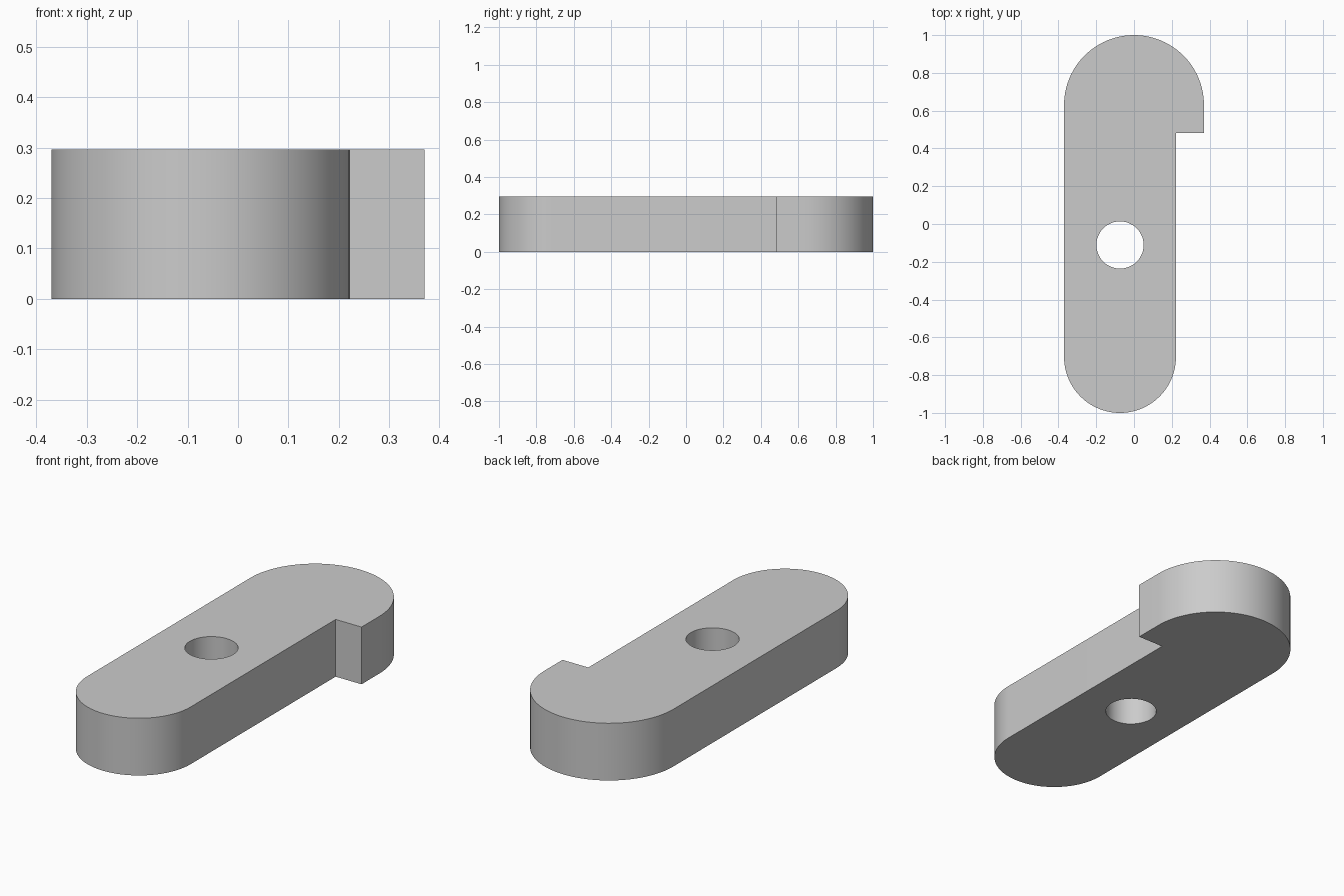
import bpy, bmesh
from math import cos, sin, pi, radians

if "Cube" in bpy.data.objects:
    bpy.data.objects.remove(bpy.data.objects["Cube"], do_unlink=True)

UNIT = 2 / 13.5          # the longest side spans 13.5 units
HEIGHT = 2 * UNIT
LEFT = -2.5 * UNIT       # straight edge
STEM_R, HEAD_R = 2 * UNIT, 2.5 * UNIT
STEM_X = LEFT + STEM_R


def arc(cx, cy, r, start, end, steps=48):
    """Points along an arc, angles in degrees."""
    angles = [radians(start + (end - start) * i / steps) for i in range(steps + 1)]
    return [(cx + r * cos(a), cy + r * sin(a)) for a in angles]


def prism(name, outline, z0, z1):
    """Extrude a closed outline between two heights."""
    bm = bmesh.new()
    face = bm.faces.new([bm.verts.new((x, y, z0)) for x, y in outline])
    top = bmesh.ops.extrude_face_region(bm, geom=[face])["geom"]
    verts = [g for g in top if isinstance(g, bmesh.types.BMVert)]
    bmesh.ops.translate(bm, verts=verts, vec=(0, 0, z1 - z0))
    bmesh.ops.recalc_face_normals(bm, faces=bm.faces)
    mesh = bpy.data.meshes.new(name)
    bm.to_mesh(mesh)
    bm.free()
    obj = bpy.data.objects.new(name, mesh)
    bpy.context.collection.objects.link(obj)
    return obj


grey = bpy.data.materials.new("grey")
grey.use_nodes = True
grey.diffuse_color = (0.6, 0.6, 0.6, 1)
grey.node_tree.nodes["Principled BSDF"].inputs["Base Color"].default_value = grey.diffuse_color

# Latch plate: round stem end, square hook step, wider round head
step_y = -1 + 10 * UNIT
outline = arc(STEM_X, -1 + STEM_R, STEM_R, 180, 360)
outline += [(STEM_X + STEM_R, step_y), (HEAD_R, step_y)]
outline += arc(0, 1 - HEAD_R, HEAD_R, 0, 180)
plate = prism("latch_plate", outline, 0, HEIGHT)
plate.data.materials.append(grey)

# Pivot hole through the plate
hole = prism("pivot_hole_cutter", arc(STEM_X, -1 + 6 * UNIT, 0.125, 0, 352.5, 47),
             -0.1, HEIGHT + 0.1)
hole.data.materials.append(grey)
hole.hide_render = True
hole.hide_viewport = True
cut = plate.modifiers.new("pivot_hole", "BOOLEAN")
cut.operation = "DIFFERENCE"
cut.solver = "EXACT"
cut.object = hole

# Smooth the round walls and keep the edges crisp
for obj in (hole, plate):
    hidden = obj.hide_viewport
    obj.hide_viewport = False
    bpy.ops.object.select_all(action="DESELECT")
    obj.select_set(True)
    bpy.context.view_layer.objects.active = obj
    bpy.ops.object.shade_smooth_by_angle(angle=radians(30))
    obj.hide_viewport = hidden

# Bake the cut, then mark the rim of the hole sharp
bpy.ops.object.modifier_apply(modifier=cut.name)
bpy.ops.object.shade_smooth_by_angle(angle=radians(30))
bpy.data.objects.remove(hole, do_unlink=True)
